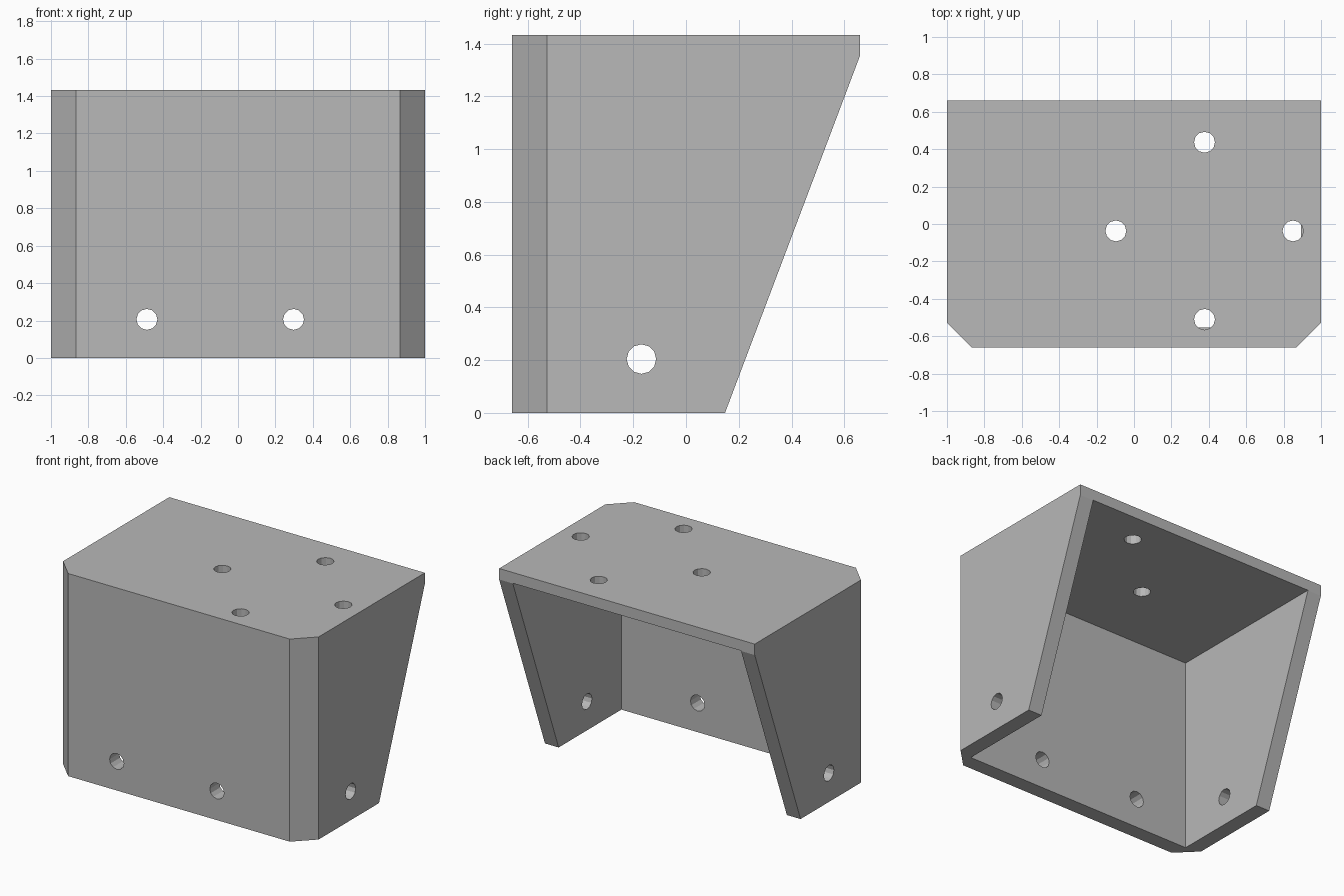
import bpy
import bmesh
from math import pi
from mathutils import Vector, Matrix

cube = bpy.data.objects.get("Cube")
if cube:
    bpy.data.objects.remove(cube, do_unlink=True)

HALF_X, HALF_Y, HEIGHT = 1.0, 0.66, 1.433
WALL, CHAMFER, CEILING = 0.107, 0.133, 1.357
HOLE_R = 0.056

grey = bpy.data.materials.new("plain grey")
grey.use_nodes = True
color = (0.48, 0.48, 0.48, 1)
grey.diffuse_color = color
grey.node_tree.nodes["Principled BSDF"].inputs["Base Color"].default_value = color


def make_object(name, bm):
    bmesh.ops.recalc_face_normals(bm, faces=bm.faces)
    mesh = bpy.data.meshes.new(name)
    bm.to_mesh(mesh)
    bm.free()
    mesh.materials.append(grey)
    obj = bpy.data.objects.new(name, mesh)
    bpy.context.collection.objects.link(obj)
    return obj


def cut(target, cutter):
    cutter.hide_render = True
    mod = target.modifiers.new("cut", 'BOOLEAN')
    mod.operation = 'DIFFERENCE'
    mod.solver = 'EXACT'
    mod.object = cutter
    bpy.context.view_layer.objects.active = target
    bpy.ops.object.modifier_apply(modifier=mod.name)
    bpy.data.objects.remove(cutter, do_unlink=True)


def drill(target, center, axis, length):
    """Cut a round hole of the given length centred on a point."""
    rot = Vector((0, 0, 1)).rotation_difference(Vector(axis)).to_matrix().to_4x4()
    bm = bmesh.new()
    bmesh.ops.create_cone(bm, cap_ends=True, segments=12, radius1=HOLE_R, radius2=HOLE_R,
                          depth=length, matrix=Matrix.Translation(center) @ rot)
    cut(target, make_object("hole_cutter", bm))


# Bracket body: plan with two chamfered front corners, extruded upward
right = [(HALF_X - CHAMFER, -HALF_Y), (HALF_X, CHAMFER - HALF_Y), (HALF_X, HALF_Y)]
plan = right + [(-x, y) for x, y in reversed(right)]
bm = bmesh.new()
base = bm.faces.new([bm.verts.new((x, y, 0)) for x, y in plan])
ext = bmesh.ops.extrude_face_region(bm, geom=[base])
bmesh.ops.translate(bm, vec=(0, 0, HEIGHT),
                    verts=[v for v in ext["geom"] if isinstance(v, bmesh.types.BMVert)])

# Slanted rear edge running from the foot up to the top plate
foot, lip = Vector((0, 0.148, 0)), Vector((0, HALF_Y, 1.355))
slope = lip - foot
res = bmesh.ops.bisect_plane(bm, geom=bm.verts[:] + bm.edges[:] + bm.faces[:], dist=1e-5,
                             plane_co=foot, plane_no=(0, slope.z, -slope.y), clear_outer=True)
bmesh.ops.holes_fill(bm, edges=[e for e in bm.edges if e.is_boundary])
bracket = make_object("bracket_body", bm)

# Cavity open at the back and underneath
bm = bmesh.new()
bmesh.ops.create_cube(bm, size=1)
y0, y1, z0 = WALL - HALF_Y, 1.0, -0.3
bmesh.ops.scale(bm, vec=(2 * (HALF_X - WALL), y1 - y0, CEILING - z0), verts=bm.verts)
bmesh.ops.translate(bm, vec=(0, (y0 + y1) / 2, (CEILING + z0) / 2), verts=bm.verts)
cut(bracket, make_object("cavity_cutter", bm))

# Four mounting holes through the top plate
for x, y in [(-0.097, -0.037), (0.85, -0.037), (0.377, 0.437), (0.377, -0.51)]:
    drill(bracket, (x, y, HEIGHT), (0, 0, 1), 2 * (HEIGHT - CEILING) + 0.002)

# Two holes in the front wall and one through both side walls
for x in (-0.487, 0.297):
    drill(bracket, (x, -HALF_Y, 0.206), (0, 1, 0), 0.4)
drill(bracket, (0, -0.169, 0.204), (1, 0, 0), 2.4)

for poly in bracket.data.polygons:
    poly.use_smooth = False
    poly.material_index = 0
